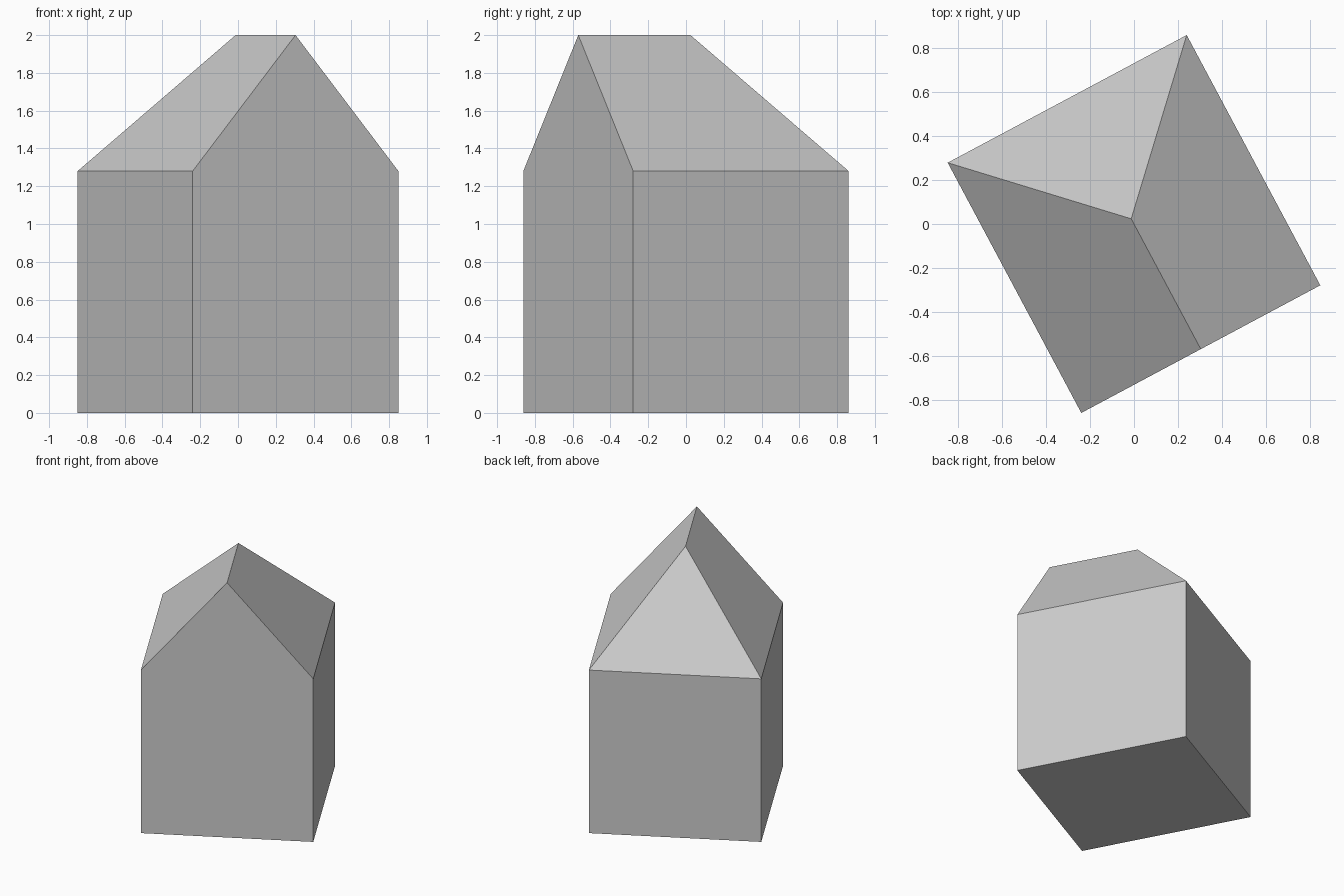
import bpy, bmesh
from math import radians
from mathutils import Matrix

cube = bpy.data.objects.get("Cube")
if cube:
    bpy.data.objects.remove(cube, do_unlink=True)

WIDTH, DEPTH = 1.235, 1.293
EAVES, RIDGE = 1.28, 2.0
HIP_Y = 0.027
TURN = radians(28.1)

# Single plain grey
grey = bpy.data.materials.new("light_grey")
grey.use_nodes = True
colour = (0.6, 0.6, 0.6, 1)
grey.diffuse_color = colour
grey.node_tree.nodes["Principled BSDF"].inputs["Base Color"].default_value = colour

# Closed house: box walls, gable at the front, hipped roof at the back
bm = bmesh.new()
w, d = WIDTH / 2, DEPTH / 2
plan = [(-w, -d), (w, -d), (w, d), (-w, d)]
base = [bm.verts.new((x, y, 0)) for x, y in plan]
top = [bm.verts.new((x, y, EAVES)) for x, y in plan]
gable = bm.verts.new((0, -d, RIDGE))
hip = bm.verts.new((0, HIP_Y, RIDGE))

bm.faces.new(base[::-1])
bm.faces.new((base[0], base[1], top[1], gable, top[0]))
for i in (1, 2, 3):
    j = (i + 1) % 4
    bm.faces.new((base[i], base[j], top[j], top[i]))
bm.faces.new((top[1], top[2], hip, gable))
bm.faces.new((top[2], top[3], hip))
bm.faces.new((top[3], top[0], gable, hip))

bmesh.ops.rotate(bm, verts=bm.verts, cent=(0, 0, 0), matrix=Matrix.Rotation(TURN, 3, "Z"))
bmesh.ops.recalc_face_normals(bm, faces=bm.faces)
mesh = bpy.data.meshes.new("house_block")
bm.to_mesh(mesh)
bm.free()
mesh.materials.append(grey)
house = bpy.data.objects.new("house_block", mesh)
bpy.context.collection.objects.link(house)
